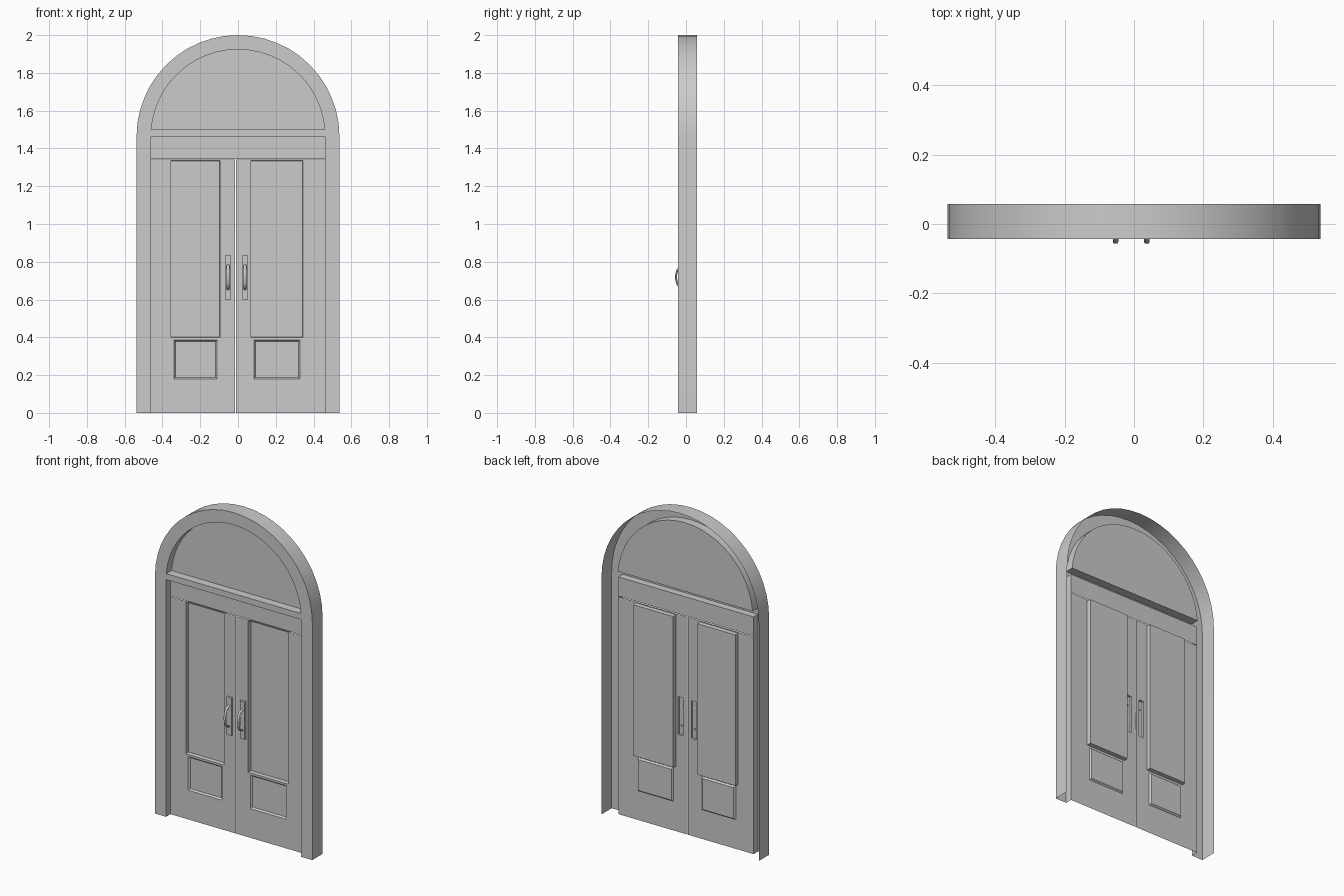
import bpy, bmesh, math
from mathutils import Vector

if "Cube" in bpy.data.objects:
    bpy.data.objects.remove(bpy.data.objects["Cube"])

FRONT, BACK, DOOR, GLASS = -0.043, 0.057, 0.0, 0.008
RO, RI, SPRING, SILL = 0.537, 0.461, 1.463, 1.5
SEG = 24


def finish(name, bm, smooth=True):
    bmesh.ops.remove_doubles(bm, verts=bm.verts, dist=0.0002)
    bmesh.ops.recalc_face_normals(bm, faces=bm.faces)
    # open sheets: turn everything so flat faces look to the front
    if sum(f.normal.y * f.calc_area() for f in bm.faces) > 0:
        bmesh.ops.reverse_faces(bm, faces=bm.faces)
    me = bpy.data.meshes.new(name)
    bm.to_mesh(me)
    bm.free()
    ob = bpy.data.objects.new(name, me)
    bpy.context.collection.objects.link(ob)
    if smooth:
        bpy.ops.object.select_all(action='DESELECT')
        bpy.context.view_layer.objects.active = ob
        ob.select_set(True)
        bpy.ops.object.shade_smooth_by_angle(angle=math.radians(30))
    return ob


def face(bm, pts):
    return bm.faces.new([bm.verts.new(p) for p in pts])


def wall(bm, path, y0, y1):
    for (xa, za), (xb, zb) in zip(path, path[1:]):
        face(bm, [(xa, y0, za), (xb, y0, zb), (xb, y1, zb), (xa, y1, za)])


def arc(r, a0):
    out = []
    for i in range(SEG + 1):
        a = math.pi - a0 - (math.pi - 2 * a0) * i / SEG
        out.append((r * math.cos(a), SPRING + r * math.sin(a)))
    return out


# Arched frame: hollow shell with outer wall, front face and reveals
outer = arc(RO, 0)
inner = arc(RI, math.asin((SILL - SPRING) / RI))
bm = bmesh.new()
wall(bm, [(-RO, 0)] + outer + [(RO, 0)], FRONT, BACK)
wall(bm, [(-RI, 0), (-RI, SPRING), (RI, SPRING), (RI, 0)], FRONT, DOOR)
wall(bm, inner + [inner[0]], FRONT, GLASS)
for i in range(SEG):
    face(bm, [(x, FRONT, z) for x, z in (outer[i], outer[i + 1], inner[i + 1], inner[i])])
for s in (-1, 1):
    xi, zi = s * abs(inner[0][0]), SILL
    face(bm, [(s * RO, FRONT, 0), (s * RO, FRONT, SPRING), (s * RI, FRONT, SPRING), (s * RI, FRONT, 0)])
    face(bm, [(s * RO, FRONT, SPRING), (xi, FRONT, zi), (s * RI, FRONT, SPRING)])
x = abs(inner[0][0])
face(bm, [(-RI, FRONT, SPRING), (RI, FRONT, SPRING), (x, FRONT, SILL), (-x, FRONT, SILL)])
finish("arched_frame", bm)

# Fanlight pane
bm = bmesh.new()
face(bm, [(x, GLASS, z) for x, z in inner])
finish("fanlight_pane", bm, False)

# Header board above the doors
bm = bmesh.new()
face(bm, [(-RI, DOOR, 1.345), (RI, DOOR, 1.345), (RI, DOOR, SPRING), (-RI, DOOR, SPRING)])
finish("header_board", bm, False)


# Door leaf: sheet with pressed panels (x0, x1, z0, z1, depth, bevel)
def door(name, x0, x1, panels):
    bm = bmesh.new()
    xs = sorted({x0, x1, *[v for p in panels for v in p[:2]]})
    zs = sorted({0, 1.342, *[v for p in panels for v in p[2:4]]})
    for xa, xb in zip(xs, xs[1:]):
        for za, zb in zip(zs, zs[1:]):
            cx, cz = (xa + xb) / 2, (za + zb) / 2
            if not any(p[0] < cx < p[1] and p[2] < cz < p[3] for p in panels):
                face(bm, [(xa, DOOR, za), (xb, DOOR, za), (xb, DOOR, zb), (xa, DOOR, zb)])
    bmesh.ops.remove_doubles(bm, verts=bm.verts, dist=0.0002)
    for a, b, c, d, depth, bev in panels:
        px = [v for v in xs if a <= v <= b]
        pz = [v for v in zs if c <= v <= d]
        rim = ([(v, c) for v in px] + [(b, v) for v in pz[1:]]
               + [(v, d) for v in px[-2::-1]] + [(a, v) for v in pz[-2:0:-1]])
        low = [(min(max(u, a + bev), b - bev), min(max(w, c + bev), d - bev)) for u, w in rim]
        n = len(rim)
        for i in range(n):
            j = (i + 1) % n
            face(bm, [(rim[i][0], DOOR, rim[i][1]), (rim[j][0], DOOR, rim[j][1]),
                      (low[j][0], DOOR + depth, low[j][1]), (low[i][0], DOOR + depth, low[i][1])])
        face(bm, [(u, DOOR + depth, w) for u, w in low])
    finish(name, bm)


# Bowed pull handle swept from an octagonal section
def handle(name, cx):
    path = [(-0.010, 0.655), (-0.032, 0.662), (-0.046, 0.682), (-0.052, 0.708),
            (-0.052, 0.732), (-0.046, 0.756), (-0.032, 0.775), (-0.010, 0.782)]
    bm = bmesh.new()
    rings = []
    for i, (y, z) in enumerate(path):
        a, b = path[max(i - 1, 0)], path[min(i + 1, len(path) - 1)]
        t = Vector((0, b[0] - a[0], b[1] - a[1])).normalized()
        n = Vector((0, -t.z, t.y))
        rings.append([bm.verts.new(Vector((cx, y, z)) + Vector((0.008 * math.cos(k * math.pi / 4), 0, 0))
                                   + n * 0.005 * math.sin(k * math.pi / 4)) for k in range(8)])
    for r, q in zip(rings, rings[1:]):
        for k in range(8):
            bm.faces.new([r[k], r[(k + 1) % 8], q[(k + 1) % 8], q[k]])
    bm.faces.new(rings[0])
    bm.faces.new(rings[-1])
    bmesh.ops.recalc_face_normals(bm, faces=bm.faces)
    me_ob = finish_closed(name, bm)
    return me_ob


def finish_closed(name, bm):
    me = bpy.data.meshes.new(name)
    for f in bm.faces:
        f.smooth = len(f.verts) == 4
    bm.to_mesh(me)
    bm.free()
    ob = bpy.data.objects.new(name, me)
    bpy.context.collection.objects.link(ob)
    return ob


GLAZED, LOWER, PLATE = (0.40, 1.335, 0.025, 0.002), (0.18, 0.387, 0.010, 0.008), (0.60, 0.834, -0.012, 0.001)
door("left_door", -RI, -0.015, [(-0.356, -0.095, *GLAZED), (-0.34, -0.11, *LOWER), (-0.07, -0.036, *PLATE)])
door("right_door", -0.010, RI, [(0.068, 0.343, *GLAZED), (0.084, 0.327, *LOWER), (0.02, 0.054, *PLATE)])
handle("left_handle", -0.053)
handle("right_handle", 0.037)
